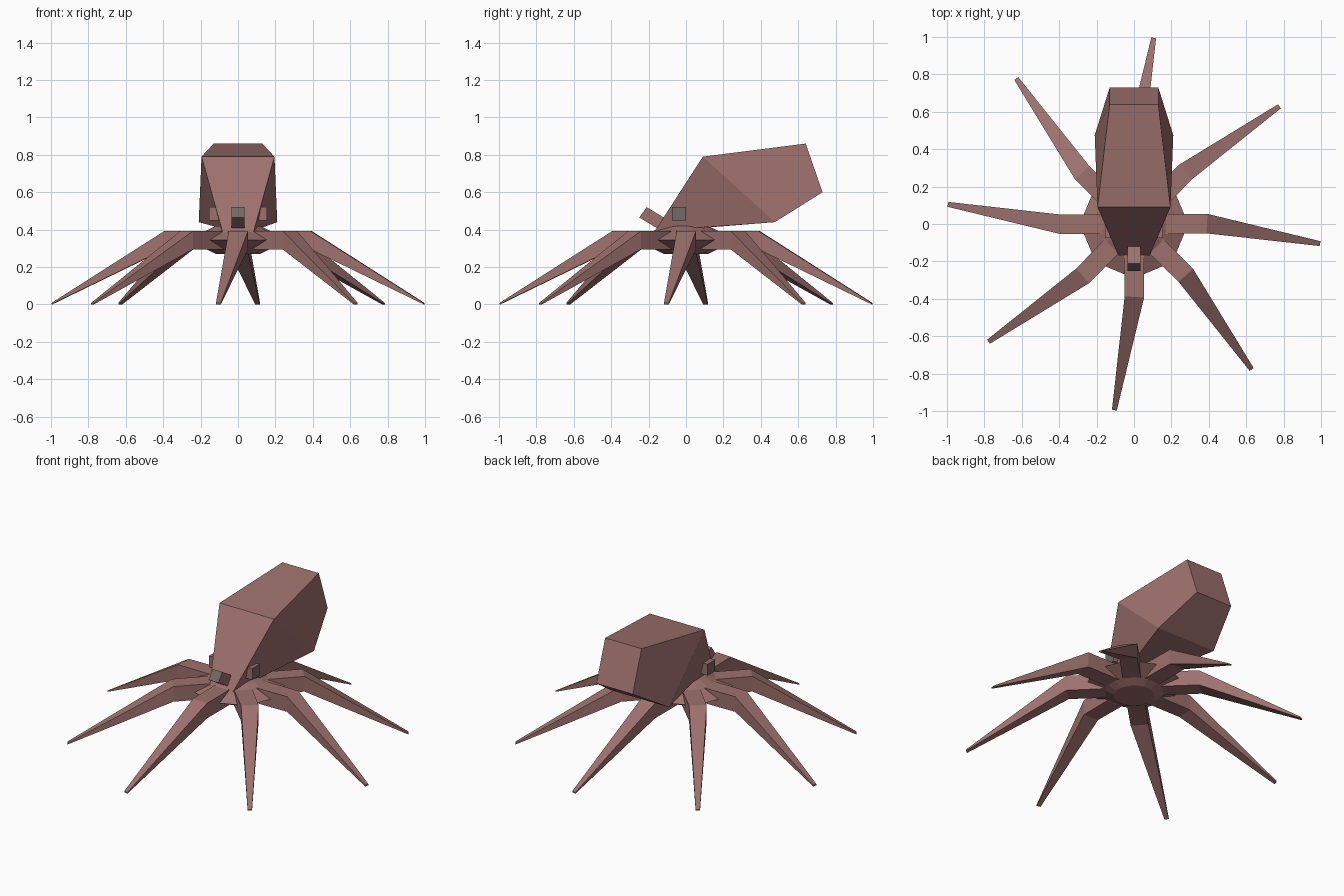
import bpy, bmesh, math
from mathutils import Vector, Matrix

if "Cube" in bpy.data.objects:
    bpy.data.objects.remove(bpy.data.objects["Cube"])


def make_mat(name, rgb):
    m = bpy.data.materials.new(name)
    m.diffuse_color = (*rgb, 1.0)
    m.use_nodes = True
    m.node_tree.nodes["Principled BSDF"].inputs["Base Color"].default_value = m.diffuse_color
    return m


SKIN = make_mat("dusty_red_skin", (0.34, 0.165, 0.155))
GREY = make_mat("warm_grey", (0.17, 0.145, 0.125))


def loft(name, rings, mats=(SKIN,), end_mat=0):
    """Skin a list of equal-length rings, with caps at both ends."""
    bm = bmesh.new()
    vs = [[bm.verts.new(p) for p in ring] for ring in rings]
    n = len(vs[0])
    for a, b in zip(vs, vs[1:]):
        for i in range(n):
            j = (i + 1) % n
            bm.faces.new((a[i], a[j], b[j], b[i]))
    bm.faces.new(vs[0][::-1])
    cap = bm.faces.new(vs[-1])
    cap.material_index = end_mat
    bmesh.ops.recalc_face_normals(bm, faces=bm.faces)
    me = bpy.data.meshes.new(name)
    bm.to_mesh(me)
    bm.free()
    for m in mats:
        me.materials.append(m)
    ob = bpy.data.objects.new(name, me)
    bpy.context.collection.objects.link(ob)
    return ob


def quad(wt, yt, zt, wb, yb, zb):
    """Four-sided ring: a top edge and a bottom edge, symmetric in x."""
    return [(-wt, yt, zt), (wt, yt, zt), (wb, yb, zb), (-wb, yb, zb)]


# Mantle: tilted faceted sac leaning backwards
loft("mantle", [
    quad(0.075, -0.19, 0.355, 0.08, 0.06, 0.36),
    quad(0.085, -0.165, 0.395, 0.10, 0.10, 0.41),
    quad(0.195, 0.09, 0.79, 0.21, 0.475, 0.44),
    quad(0.13, 0.64, 0.86, 0.13, 0.73, 0.60),
])

# Web disc joining the arms
def circle(r, z, n=16):
    return [(r * math.cos(2 * math.pi * (i + 0.5) / n),
             r * math.sin(2 * math.pi * (i + 0.5) / n), z) for i in range(n)]


loft("web_disc", [circle(0.12, 0.27), circle(0.273, 0.345), circle(0.12, 0.42)])

# Eight arms: flat root, bent knee, tapered tip swept sideways
def cross(x, y, half_w, z0, z1, turn=0.0):
    d = Vector((-math.sin(turn), math.cos(turn))) * half_w
    return [(x - d.x, y - d.y, z0), (x + d.x, y + d.y, z0),
            (x + d.x, y + d.y, z1), (x - d.x, y - d.y, z1)]


for k in range(8):
    arm = loft(f"arm_{k + 1}", [
        cross(0.06, 0.0, 0.055, 0.295, 0.393),
        cross(0.39, 0.002, 0.052, 0.295, 0.393, -0.06),
        cross(0.995, -0.105, 0.013, 0.0, 0.008, -0.17),
    ])
    arm.data.transform(Matrix.Rotation(k * math.pi / 4, 4, 'Z'))

# Side eyes: small blocks with grey outer faces
def block_ring(x, y0, y1, z0, z1):
    return [(x, y0, z0), (x, y1, z0), (x, y1, z1), (x, y0, z1)]


for name, s in (("right_eye", 1), ("left_eye", -1)):
    loft(name, [block_ring(s * 0.05, -0.075, 0.0, 0.448, 0.522),
                block_ring(s * 0.155, -0.075, 0.0, 0.448, 0.522)],
         (SKIN, GREY), 1)

# Siphon: tilted block pointing forward and up, grey mouth
loft("siphon", [
    quad(0.035, -0.07, 0.435, 0.035, -0.11, 0.38),
    quad(0.035, -0.21, 0.52, 0.035, -0.25, 0.465),
], (SKIN, GREY), 1)
